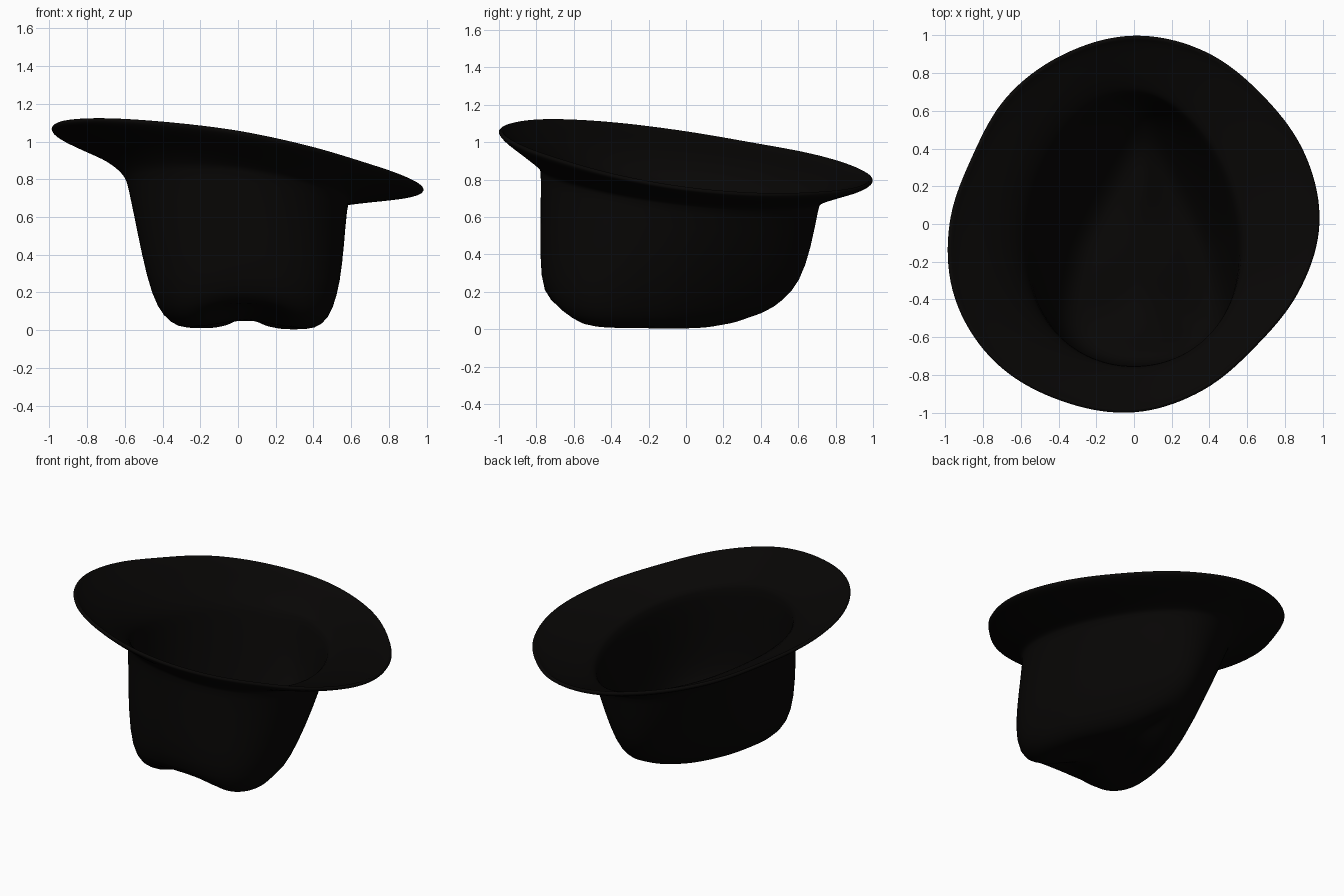
import bpy, bmesh
from math import sin, cos, pi, copysign
from mathutils import Vector

if "Cube" in bpy.data.objects:
    bpy.data.objects.remove(bpy.data.objects["Cube"])

SEG = 72
felt = bpy.data.materials.new("black_felt")
felt.diffuse_color = (0.0022, 0.0018, 0.0015, 1)
felt.use_nodes = True
felt.node_tree.nodes["Principled BSDF"].inputs["Base Color"].default_value = felt.diffuse_color

# Brim radius every 22.5 degrees, counter-clockwise from +x
BRIM = [.99, .985, .97, .995, 1.005, .98, .96, .935, .985, 1.035, 1.045, 1.02, 1.005, .96, .92, .95]


def tilt(x, y):
    return -.16 * x - .125 * y


def brim_edge(t):
    f = t / (2 * pi) * 16
    i, u = int(f), f - int(f)
    a, b, c, d = (BRIM[(i + k) % 16] for k in (-1, 0, 1, 2))
    r = b + .5 * u * (c - a + u * (2*a - 5*b + 4*c - d + u * (3*(b - c) + d - a)))
    return Vector((r * cos(t), r * sin(t), 0))


def oval(t, x0, x1, y0, y1, k, z, lean=0, notch=0, lift_back=0, box=1.0):
    """Teardrop ring: pinched toward +y, boxy toward -y with a notch in the middle."""
    s, c = sin(t), cos(t)
    w, d = c, s
    if s < 0:
        w, d = copysign(abs(c) ** box, c), -abs(s) ** box
    dent = s ** 16 if s < 0 else 0
    x = (x0 + x1) / 2 + (x1 - x0) / 2 * w * (1 - k * s) / (1 + k * k / 2.3 + (1 - box) * k)
    y = (y0 + y1) / 2 + (y1 - y0) / 2 * d + .5 * notch * dent
    z += lean * tilt(x, y) + notch * dent
    z += (.2 * notch if s < 0 else lift_back) * s ** 4
    if lean == 1:
        z -= .08 * max(0, -c)       # the left side flares lower down
    return Vector((x, y, z))


# Crown rings from the opening down to the dented tip
CROWN = [
    (-.585, .58, -.775, .71, .15, .745, 1),
    (-.545, .57, -.78, .67, .27, .48, .5, 0, 0, .95),
    (-.50, .56, -.78, .61, .40, .26, .1, 0, 0, .9),
    (-.455, .53, -.745, .52, .48, .11, .08, .02, .05, .86),
    (-.39, .48, -.67, .42, .53, .03, .08, .09, .06, .84),
    (-.30, .39, -.58, .30, .55, -.002, .08, .09, .07, .84),
    (-.17, .25, -.44, .18, .5, .025, .04, .03, .05),
    (-.06, .14, -.34, .05, .4, .05),
]


def ring(fn):
    return [fn(2 * pi * i / SEG) for i in range(SEG)]


def loft(name, rings, thick):
    """Skin rings together, close the last one, and thicken inward."""
    bm = bmesh.new()
    vs = [[bm.verts.new(p) for p in r] for r in rings]
    for a, b in zip(vs, vs[1:]):
        for i in range(SEG):
            j = (i + 1) % SEG
            bm.faces.new((a[i], b[i], b[j], a[j]))
    mid = bm.verts.new(sum((v.co for v in vs[-1]), Vector()) / SEG)
    for i in range(SEG):
        bm.faces.new((vs[-1][i], mid, vs[-1][(i + 1) % SEG]))
    for f in bm.faces:
        f.smooth = True
    me = bpy.data.meshes.new(name)
    bm.to_mesh(me)
    bm.free()
    me.materials.append(felt)
    ob = bpy.data.objects.new(name, me)
    bpy.context.collection.objects.link(ob)
    sol = ob.modifiers.new("thickness", 'SOLIDIFY')
    sol.thickness, sol.offset = thick, -1
    sub = ob.modifiers.new("smooth", 'SUBSURF')
    sub.levels = sub.render_levels = 1
    return ob


# Upturned brim flowing into the crown
def brim_point(t, f, drop, flare):
    p = oval(t, *CROWN[0]).lerp(brim_edge(t), f)
    p.z = .92 + tilt(p.x, p.y) + drop - flare * max(0, -cos(t)) + .02 * f * sin(t) ** 2
    return p


# (fraction from crown to edge, drop below the brim plane, extra drop on the left)
BRIM_PROFILE = [(1, -.015, .015), (.96, -.03, .015), (.85, -.05, .012), (.6, -.08, .01),
                (.35, -.11, .01), (.12, -.14, .035), (.03, -.158, .065)]
rings = [ring(lambda t: brim_point(t, *row)) for row in BRIM_PROFILE]
rings += [ring(lambda t: oval(t, *c)) for c in CROWN]
loft("hat_body", rings, .024)
